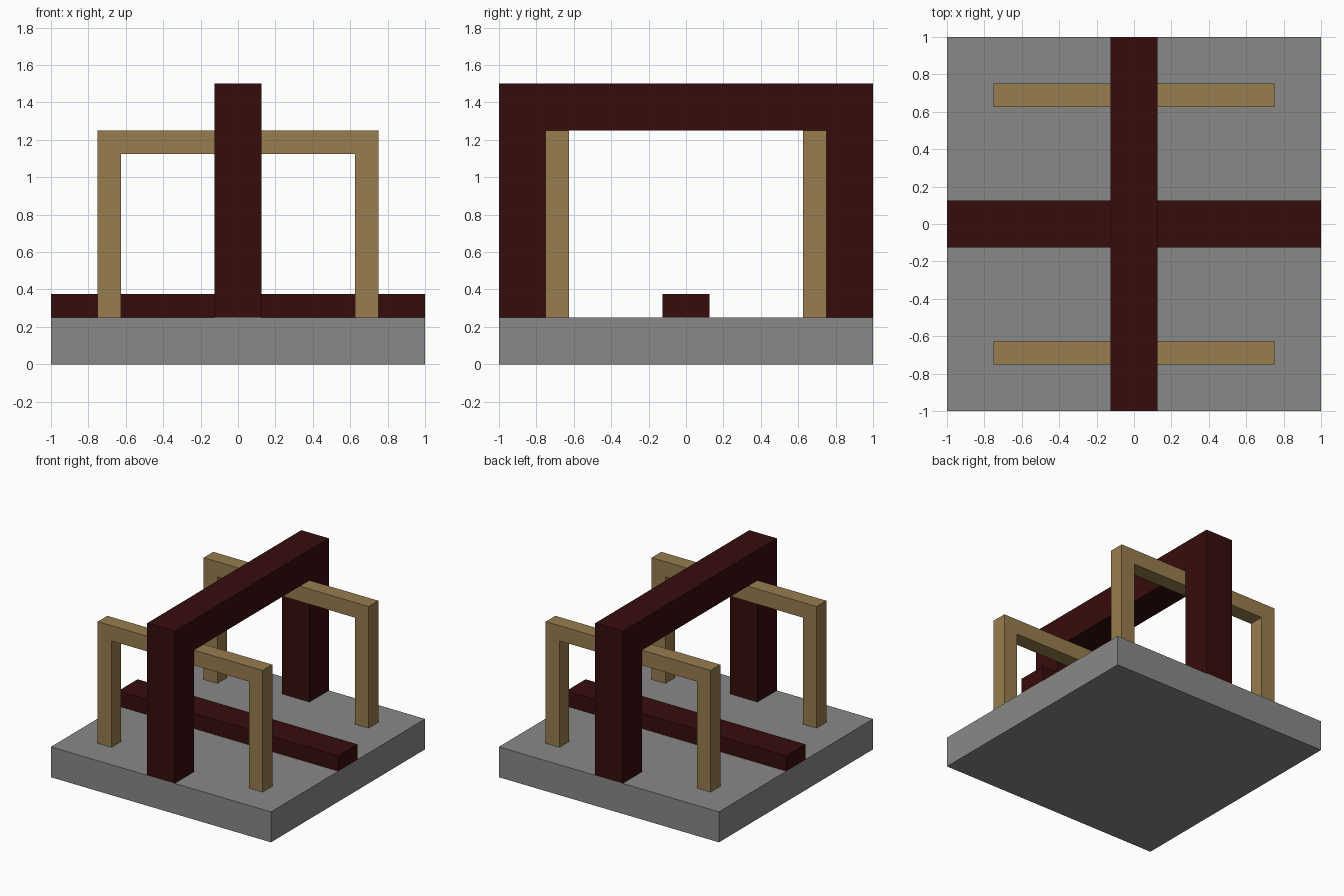
import bpy
import bmesh

if "Cube" in bpy.data.objects:
    bpy.data.objects.remove(bpy.data.objects["Cube"], do_unlink=True)


def material(name, rgb):
    mat = bpy.data.materials.new(name)
    mat.use_nodes = True
    colour = (*rgb, 1.0)
    mat.diffuse_color = colour
    mat.node_tree.nodes["Principled BSDF"].inputs["Base Color"].default_value = colour
    return mat


def extrude_profile(name, points, place, depth, mat):
    """Solid made from a closed outline; place maps (u, z) to a 3D point."""
    bm = bmesh.new()
    face = bm.faces.new([bm.verts.new(place(u, z)) for u, z in points])
    result = bmesh.ops.extrude_face_region(bm, geom=[face])
    moved = [g for g in result["geom"] if isinstance(g, bmesh.types.BMVert)]
    bmesh.ops.translate(bm, verts=moved, vec=depth)
    bmesh.ops.recalc_face_normals(bm, faces=bm.faces)
    mesh = bpy.data.meshes.new(name)
    bm.to_mesh(mesh)
    bm.free()
    mesh.materials.append(mat)
    obj = bpy.data.objects.new(name, mesh)
    bpy.context.collection.objects.link(obj)
    return obj


def arch(half, thick, base, top):
    """Square arch outline, open at the bottom."""
    inner = half - thick
    return [(-half, base), (-half, top), (half, top), (half, base),
            (inner, base), (inner, top - thick), (-inner, top - thick), (-inner, base)]


def box(half, base, top):
    return [(-half, base), (-half, top), (half, top), (half, base)]


grey = material("stone grey", (0.25, 0.25, 0.25))
maroon = material("dark maroon", (0.037, 0.0037, 0.0037))
tan = material("tan wood", (0.31, 0.205, 0.076))

FLOOR = 0.25

# Base slab
extrude_profile("base_slab", box(1, 0, FLOOR), lambda u, z: (u, -1, z), (0, 2, 0), grey)

# Tall arch running front to back
extrude_profile("main_arch", arch(1, 0.25, FLOOR, 1.5),
                lambda u, z: (-0.125, u, z), (0.25, 0, 0), maroon)

# Low bar running side to side
extrude_profile("floor_bar", box(1, FLOOR, 0.375),
                lambda u, z: (u, -0.125, z), (0, 0.25, 0), maroon)

# Thin arches crossing under the tall one, front and back
for name, y in (("front_arch", -0.75), ("back_arch", 0.625)):
    extrude_profile(name, arch(0.75, 0.125, FLOOR, 1.25),
                    lambda u, z, y=y: (u, y, z), (0, 0.125, 0), tan)
